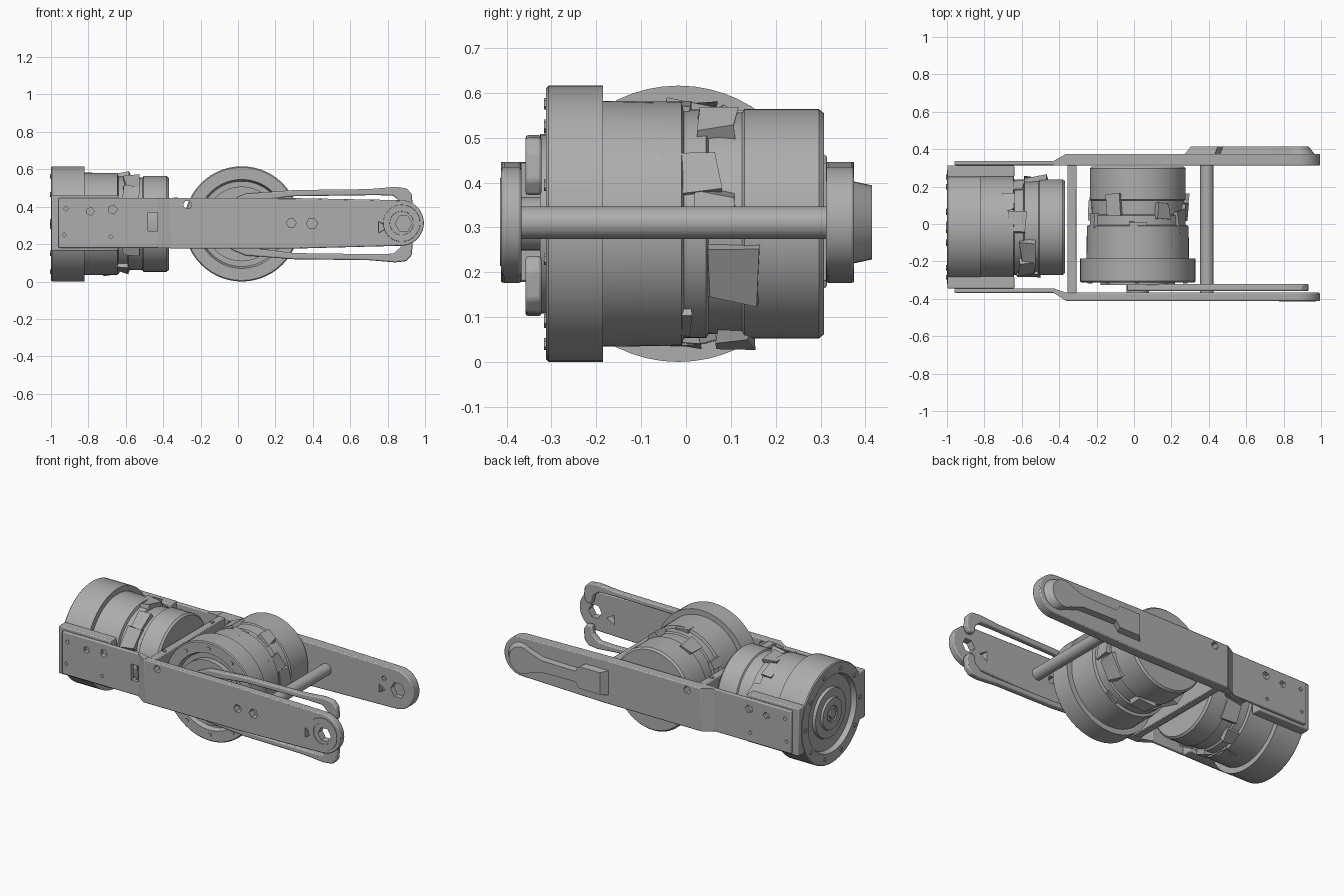
import bpy, bmesh, math, random
from mathutils import Matrix, Vector

if "Cube" in bpy.data.objects:
    bpy.data.objects.remove(bpy.data.objects["Cube"])

random.seed(4)
grey = bpy.data.materials.new("neutral_grey")
grey.diffuse_color = (0.42, 0.42, 0.42, 1)
grey.use_nodes = True
grey.node_tree.nodes["Principled BSDF"].inputs["Base Color"].default_value = grey.diffuse_color
CZ = 0.308


def finish(name, bm, bevel=0):
    bmesh.ops.recalc_face_normals(bm, faces=bm.faces)
    me = bpy.data.meshes.new(name)
    bm.to_mesh(me)
    bm.free()
    me.materials.append(grey)
    ob = bpy.data.objects.new(name, me)
    bpy.context.collection.objects.link(ob)
    if bevel:
        m = ob.modifiers.new("edge", "BEVEL")
        m.width, m.segments, m.limit_method = bevel, 2, "ANGLE"
    return ob


def add_prism(bm, pts, y0, y1, scale=1.0, pivot=(0, 0)):
    """Loft an x-z outline from y0 to y1."""
    a = [bm.verts.new((x, y0, z)) for x, z in pts]
    b = [bm.verts.new((pivot[0] + (x - pivot[0]) * scale, y1,
                       pivot[1] + (z - pivot[1]) * scale)) for x, z in pts]
    bm.faces.new(a)
    bm.faces.new(b[::-1])
    for i in range(len(pts)):
        j = (i + 1) % len(pts)
        bm.faces.new((a[i], a[j], b[j], b[i]))


def prism(name, pts, y0, y1, bevel=0, **kw):
    bm = bmesh.new()
    add_prism(bm, pts, y0, y1, **kw)
    return finish(name, bm, bevel)


def rect(x0, x1, z0, z1):
    return [(x0, z0), (x1, z0), (x1, z1), (x0, z1)]


def box(name, x0, x1, y0, y1, z0, z1, bevel=0):
    return prism(name, rect(x0, x1, z0, z1), y0, y1, bevel)


def arc(cx, cz, r, a0, a1, n):
    return [(cx + r * math.cos(math.radians(a0 + (a1 - a0) * i / n)),
             cz + r * math.sin(math.radians(a0 + (a1 - a0) * i / n))) for i in range(n + 1)]


def ngon(cx, cz, r, n):
    return arc(cx, cz, r, 0, 360, n)[:-1]


def revolve(name, prof, mat, n=56):
    """Spin (axial, radius) points about local z."""
    bm = bmesh.new()
    rings = []
    for t, r in prof:
        if r == 0:
            rings.append([bm.verts.new((0, 0, t))] * n)
        else:
            rings.append([bm.verts.new((r * math.cos(i * math.tau / n),
                                        r * math.sin(i * math.tau / n), t)) for i in range(n)])
    for p, q in zip(rings, rings[1:]):
        for i in range(n):
            j = (i + 1) % n
            bm.faces.new(list(dict.fromkeys((p[i], p[j], q[j], q[i]))))
    bm.transform(mat)
    return finish(name, bm)


def motor(tag, mat, f, length):
    # flange, hub recess, stepped housing
    revolve(tag + "_housing", [(.005, 0), (.005, .045), (0, .05), (0, .095), (.012, .1), (.012, .15),
            (.03, .155), (.03, .228), (0, .238), (0, .302), (.006, .308), (f, .308), (f, .274),
            (f + .175, .272), (f + .18, .255), (f + .23, .255), (f + .235, .245), (f + .31, .248),
            (f + .315, .256), (length - .012, .256), (length, .246), (length, 0)], mat)
    # bolts around the rim and a hub nut
    bm = bmesh.new()
    spots = [(.268, i * math.tau / 10 + .3, .013) for i in range(10)] + [(0, 0, .03)]
    for r, a, s in spots:
        bmesh.ops.create_cone(bm, cap_ends=True, segments=6, radius1=s, radius2=s, depth=.012,
                              matrix=Matrix.Translation((r * math.cos(a), r * math.sin(a), 0.001)))
    bm.transform(mat)
    finish(tag + "_bolts", bm)
    # irregular lugs around the middle of the housing
    bm = bmesh.new()
    for i in range(12):
        a = i * math.tau / 12 + random.uniform(-.1, .1)
        t = f + random.choice((.14, .2, .25, .29))
        size = Vector((.05, random.uniform(.06, .13), random.uniform(.06, .13)))
        m = Matrix.Rotation(a, 4, "Z") @ Matrix.Translation((.243, 0, t)) @ Matrix.Diagonal(size.to_4d())
        for v in bmesh.ops.create_cube(bm, size=1, matrix=m)["verts"]:
            v.co += Vector([random.uniform(-.012, .012) for _ in range(3)])
    bm.transform(mat)
    finish(tag + "_lugs", bm)


motor("rear_motor", Matrix.Translation((-1, -.017, CZ)) @ Matrix.Rotation(math.pi / 2, 4, "Y"), .18, .63)
motor("knee_motor", Matrix.Translation((.02, -.312, CZ)) @ Matrix.Rotation(-math.pi / 2, 4, "X"), .127, .62)

# cutters for the holes in the arms
bm = bmesh.new()
holes = [(-.92, .39, .014, 4), (-.79, .375, .022, 5), (-.67, .385, .025, 5), (-.27, .41, .024, 6),
         (-.93, .25, .012, 4), (-.68, .24, .012, 4)]
front_holes = holes + [(.285, .313, .026, 6), (.395, .31, .03, 6), (.77, .29, .035, 3), (.885, .31, .045, 6)]
for x, z, r, n in front_holes:
    add_prism(bm, ngon(x, z, r, n), -.5, -.3)
add_prism(bm, rect(-.48, -.43, .27, .37), -.5, -.3)
for x, z, r, n in holes:
    add_prism(bm, ngon(x, z, r, n), .3, .5)
for x, z, r, n in [(.885, .31, .05, 6), (.77, .29, .03, 3), (.79, .36, .016, 6)]:
    add_prism(bm, ngon(x, z, r, n), .25, .345)
cutter = finish("hole_cutter", bm)
cutter.hide_render = True
cutter.hide_viewport = True


def cut(ob):
    m = ob.modifiers.new("holes", "BOOLEAN")
    m.operation, m.object, m.solver = "DIFFERENCE", cutter, "EXACT"


# side arms: thin mounting plate, joggle, thick rounded link
outline = [(-.365, .446), (-.365, .176), (.3, .176)] + arc(.872, .313, .122, -88, 88, 18) + [(.3, .446)]
for tag, s, pad, plate, in_, out in (("front", -1, .28, .345, .367, .412), ("back", 1, .25, .314, .312, .375)):
    cut(prism(tag + "_arm", outline, s * in_, s * out, .006))
    p_out = plate + .023
    cut(box(tag + "_arm_plate", -.96, -.42, s * plate, s * p_out, .18, .446, .006))
    box(tag + "_mount_pad", -.998, -.64, s * pad, s * plate, .165, .462, .006)
    bm = bmesh.new()
    sec = [(-.43, plate), (-.43, p_out), (-.362, out), (-.362, in_)]
    lo = [bm.verts.new((x, s * y, .178)) for x, y in sec]
    hi = [bm.verts.new((x, s * y, .446)) for x, y in sec]
    bm.faces.new(lo)
    bm.faces.new(hi)
    for i in range(4):
        j = (i + 1) % 4
        bm.faces.new((lo[i], lo[j], hi[j], hi[i]))
    finish(tag + "_arm_joggle", bm)

# raised end ring on the front arm
ring = revolve("front_end_ring", [(0, .062), (0, .1), (.006, .098), (.006, .064), (0, .062)],
               Matrix.Translation((.875, -.409, .312)) @ Matrix.Rotation(math.pi / 2, 4, "X"), 32)

# raised dumbbell cover on the outside of the back arm
cover = ([(.27, .235), (.43, .235), (.46, .275), (.72, .27)] + arc(.875, .311, .092, -125, 125, 16)
         + [(.72, .352), (.46, .347), (.43, .387), (.27, .387)])
prism("back_arm_cover", cover, .372, .415, scale=.9, pivot=(.62, .311))

# cross plate with screws, spacer rod
box("cross_plate", -.355, -.308, -.37, .315, .18, .444, .004)
bm = bmesh.new()
for y in (-.25, .22):
    bmesh.ops.create_cone(bm, cap_ends=True, segments=8, radius1=.012, radius2=.012, depth=.01,
                          matrix=Matrix.Translation((-.332, y, .444)))
finish("cross_plate_screws", bm)
revolve("spacer_rod", [(-.37, 0), (-.37, .036), (.32, .036), (.32, 0)],
        Matrix.Translation((.39, 0, .31)) @ Matrix.Rotation(-math.pi / 2, 4, "X"), 24)

# motor output hub and the two-pronged linkage
prism("output_hub", ngon(.02, CZ, .2, 40), -.325, -.29)
prism("output_shaft", ngon(.02, CZ, .06, 24), -.37, -.31)
prong = [(-.04, .13), (.04, .165), (.3, .185), (.7, .19), (.84, .202), (.9, .195), (.928, .165), (.935, .1),
         (.915, .068), (.88, .068), (.87, .12), (.83, .155), (.74, .158), (.3, .152), (.12, .13), (.02, .09)]
for tag, s in (("upper", 1), ("lower", -1)):
    prism(tag + "_prong", [(x, .304 + s * z) for x, z in prong], -.358, -.322, .007)

# smooth curved parts, keep hard edges
for ob in bpy.context.scene.objects:
    if ob != cutter and "lugs" not in ob.name:
        bpy.ops.object.select_all(action="DESELECT")
        ob.select_set(True)
        bpy.context.view_layer.objects.active = ob
        bpy.ops.object.shade_smooth_by_angle(angle=math.radians(30))
